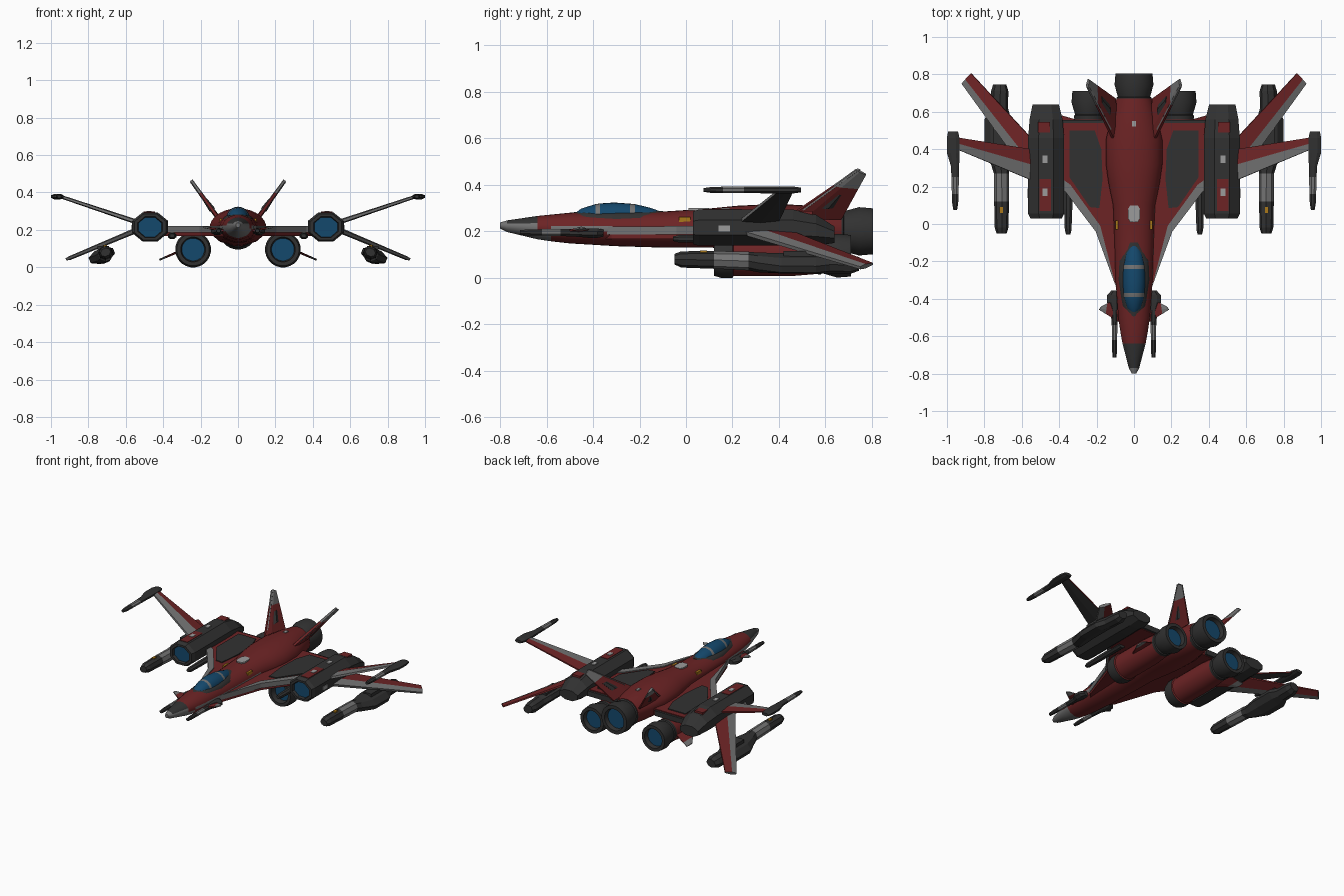
import bpy, bmesh, math
from mathutils import Vector

COLOURS = {"red": (0.15, 0.017, 0.018), "dark": (0.031, 0.031, 0.031), "grey": (0.17, 0.17, 0.17),
           "blue": (0.007, 0.065, 0.15), "light": (0.33, 0.33, 0.33), "orange": (0.4, 0.19, 0.01)}
NAMES = list(COLOURS)
RED, DARK, GREY, BLUE, LIGHT, ORANGE = range(6)
MATS = []
for nm, c in COLOURS.items():
    m = bpy.data.materials.new(nm + " paint")
    m.diffuse_color = (*c, 1)
    MATS.append(m)


def finish(name, bm, mirror=True, smooth=30):
    bmesh.ops.recalc_face_normals(bm, faces=bm.faces)
    me = bpy.data.meshes.new(name)
    bm.to_mesh(me)
    bm.free()
    for m in MATS:
        me.materials.append(m)
    if smooth:
        me.shade_smooth()
        me.set_sharp_from_angle(angle=math.radians(smooth))
    ob = bpy.data.objects.new(name, me)
    bpy.context.collection.objects.link(ob)
    if mirror:
        ob.modifiers.new("mirror", "MIRROR").use_clip = False
    return ob


def skin(rings, rule):
    """Join closed rings; rule(station, segment, centre) gives the colour."""
    bm = bmesh.new()
    vs = [[bm.verts.new(p) for p in r] for r in rings]
    n = len(rings[0])
    for i in range(len(vs) - 1):
        for j in range(n):
            k = (j + 1) % n
            f = bm.faces.new((vs[i][j], vs[i][k], vs[i + 1][k], vs[i + 1][j]))
            f.material_index = rule(i, j, f.calc_center_median())
    for r, i in ((vs[0], -1), (vs[-1], len(vs) - 1)):
        f = bm.faces.new(r)
        f.material_index = rule(i, -1, f.calc_center_median())
    return bm


def tube(name, stations, rule, sides=24, roll=0, mirror=True, smooth=30):
    """Loft along y from (y, cx, cz, rx, rz); flat-topped when sides is 8."""
    k = 1 / math.cos(math.pi / sides)
    cr, sr = math.cos(roll), math.sin(roll)
    rings = []
    for y, cx, cz, rx, rz in stations:
        ring = []
        for j in range(sides):
            a = (j + .5) * math.tau / sides
            u, v = rx * k * math.cos(a), rz * k * math.sin(a)
            ring.append((cx + u * cr - v * sr, y, cz + u * sr + v * cr))
        rings.append(ring)
    return finish(name, skin(rings, rule), mirror, smooth)


def hull(name, stations, rule, angles):
    """Loft along y from (y, half width, bottom, middle, top)."""
    rings = []
    for y, rx, zb, zm, zt in stations:
        rings.append([(rx * math.cos(a), y, zm + math.sin(a) * ((zt - zm) if a < math.pi else (zm - zb)))
                      for a in map(math.radians, angles)])
    return finish(name, skin(rings, rule), False, 35)


def slab(name, poly, z0, z1, colour, mirror=True):
    rings = [[(x, y, z) for x, y in poly] for z in (z0, z1)]
    return finish(name, skin(rings, lambda i, j, c: colour), mirror, 0)


def box(name, x0, x1, y0, y1, z0, z1, colour, mirror=True):
    return slab(name, [(x0, y0), (x1, y0), (x1, y1), (x0, y1)], z0, z1, colour, mirror)


def wing(name, root, tip, thick, split, top, under, tip_from=1.0):
    """Tapered wing; root and tip are (leading, trailing) points, top/under are (front, rear) colours."""
    rl, rt, tl, tt = map(Vector, (*root, *tip))
    n = (tl - rl).cross(rt - rl).normalized()
    if n.z < 0:
        n = -n
    spans = [0, tip_from, 1] if tip_from < 1 else [0, 1]
    rings = []
    for s in spans:
        a, b = rl.lerp(tl, s), rt.lerp(tt, s)
        m = a.lerp(b, split)
        t = n * thick / 2 * (1 - .3 * s)
        rings.append([a + t * .6, m + t, b + t * .4, b - t * .4, m - t, a - t * .6])
    cols = [top[0], top[1], top[1], under[1], under[0], top[0]]
    return finish(name, skin(rings, lambda i, j, c: GREY if (tip_from < 1 and i >= 1) else cols[j]), True, 0)


# Fuselage with grey side stripe and dark-topped nose
def hull_rule(i, j, c):
    if c.y < -.77:
        return GREY
    if c.y < -.64:
        return DARK if abs(c.x) < .04 and c.z > .23 else GREY
    if c.y < -.59 and c.z < .21:
        return GREY
    if j in (0, 21) and c.y < .1:
        return GREY
    return RED


side = [9, 22, 36, 50, 64, 78]
ANG = [0] + side + [90] + [180 - a for a in side[::-1]] + [180 + a for a in side[1::2]] + [270] \
    + [360 - a for a in side[::-1][::2]] + [351]
ANG = sorted(set(ANG))
LAST = len(ANG) - 1


def body_rule(i, j, c):
    stripe = j >= 0 and abs(c.z - .215) < .013 and abs(c.x) > .05 and -.59 < c.y < .05
    return GREY if stripe else hull_rule(i, -1, c)


hull("fuselage", [(-.80, .012, .212, .226, .238), (-.77, .028, .197, .224, .247), (-.64, .062, .166, .217, .266),
                  (-.58, .073, .157, .214, .272), (-.5, .085, .148, .212, .28), (-.3, .1, .136, .21, .285),
                  (-.1, .105, .13, .21, .285), (.1, .113, .13, .21, .298), (.22, .138, .125, .21, .31),
                  (.32, .152, .12, .21, .315), (.45, .152, .115, .21, .315), (.58, .122, .113, .207, .308),
                  (.67, .095, .115, .205, .296)], body_rule, ANG)

# Canopy and its dark surround
half = list(range(0, 181, 15)) + [270]
hull("canopy_surround", [(-.51, .02, .24, .25, .278), (-.44, .064, .24, .25, .288), (-.3, .083, .24, .25, .291),
                         (-.2, .08, .24, .25, .291), (-.1, .045, .24, .25, .288)], lambda i, j, c: DARK, half)
hull("canopy", [(-.48, .012, .25, .262, .277), (-.45, .04, .25, .262, .298), (-.39, .055, .25, .262, .317),
                (-.37, .057, .25, .262, .32), (-.31, .062, .25, .262, .324), (-.24, .06, .25, .262, .319),
                (-.22, .058, .25, .262, .317), (-.16, .046, .25, .262, .303), (-.11, .025, .25, .262, .286)],
     lambda i, j, c: GREY if i in (2, 5) else BLUE, half)
slab("spine_hatch", [(-.02, .01), (.02, .01), (.032, .03), (.032, .08), (.02, .1), (-.02, .1), (-.032, .08),
                     (-.032, .03)], .285, .3, LIGHT, False)
box("spine_light", -.01, .01, .52, .55, .305, .316, LIGHT, False)
box("hull_marking", .085, .1, -.03, .02, .235, .262, ORANGE)


# Engines: recessed blue glow at the end
def nozzle(name, cx, cz, y0, y1, r0, r1, mirror):
    st = [(y0, r0), (y0 + .03, r0 * 1.04), (y0 + .035, r0 * .96), (y1 - .06, r1), (y1, r1 * .95),
          (y1, r1 * .72), (y1 - .03, r1 * .66)]
    tube(name, [(y, cx, cz, r, r) for y, r in st], lambda i, j, c: BLUE if i == 6 else DARK, mirror=mirror)


nozzle("centre_nozzle", 0, .2, .645, .805, .09, .104, False)
nozzle("side_nozzle", .24, .095, .55, .71, .078, .094, True)
tube("side_engine", [(y, .24, .095, r, r) for y, r in
                     ((.16, .06), (.12, .066), (.12, .086), (.15, .095), (.2, .095), (.205, .088), (.45, .088), (.57, .078))],
     lambda i, j, c: BLUE if i == -1 else (DARK if i < 4 else RED))
wing("belly_fin", ((.28, .3, .1), (.28, .55, .1)), ((.42, .53, .04), (.42, .59, .04)), .014, .4,
     (RED, RED), (RED, RED), .75)

# Delta wing with grey leading edge and dark panels
slab("delta_wing", [(.06, -.36), (.1, -.32), (.2, -.03), (.36, .19), (.42, .3), (.42, .54), (.06, .54)], .168, .214, RED)
slab("wing_leading_edge", [(.095, -.34), (.205, -.04), (.365, .17), (.41, .2), (.41, .26), (.34, .21), (.18, -.01)],
     .186, .221, GREY)
slab("wing_panel", [(.345, .5), (.21, .5), (.175, .4), (.168, .24), (.185, .085), (.235, .09), (.345, .25)],
     .212, .22, DARK)
box("wing_trailing_edge", .14, .4, .535, .555, .172, .208, DARK)
tube("wing_root_gun", [(-.055, .352, .168, .012, .01), (-.03, .352, .168, .018, .016), (.08, .352, .168, .022, .018),
                       (.3, .352, .168, .022, .018)], lambda i, j, c: DARK, 8, smooth=0)

# Octagonal wing pods
tube("wing_pod", [(.05, .47, .215, .062, .052), (.03, .47, .215, .066, .056), (.03, .47, .215, .084, .07),
                  (.055, .47, .216, .096, .078), (.46, .47, .216, .096, .078), (.56, .47, .205, .088, .066),
                  (.64, .472, .185, .07, .035)],
     lambda i, j, c: BLUE if i == -1 else DARK, 8, smooth=0)
for y in (.17, .345):
    box("pod_light", .462, .49, y - .02, y + .02, .29, .3, LIGHT)
box("pod_stripe", .445, .505, .07, .24, .29, .297, RED)
box("pod_ring_top", .45, .512, .49, .545, .255, .288, RED)
box("pod_side_light", .56, .57, .14, .19, .2, .225, LIGHT)

# Upper and lower outer wings
wing("upper_wing", ((.55, .235, .245), (.55, .4, .245)), ((.96, .405, .382), (.96, .465, .382)), .026, .5,
     (GREY, RED), (DARK, DARK))
wing("lower_wing", ((.55, .24, .195), (.55, .46, .195)), ((.92, .75, .042), (.87, .805, .06)), .03, .42,
     (GREY, RED), (GREY, RED))

# Upper tip guns
tube("tip_gun", [(.075, .956, .378, .01, .008), (.11, .956, .378, .016, .013), (.16, .956, .378, .018, .014),
                 (.25, .956, .378, .02, .014), (.31, .957, .378, .022, .014), (.38, .966, .378, .034, .015),
                 (.46, .967, .378, .034, .015), (.495, .967, .378, .026, .01)],
     lambda i, j, c: GREY if i == 2 else DARK, 8, smooth=0)

# Lower wing gun pods, rolled to match the wing
tube("lower_gun", [(-.05, .708, .08, .026, .02), (-.02, .708, .079, .034, .032), (.12, .708, .077, .037, .035),
                   (.27, .708, .072, .038, .037), (.31, .715, .066, .044, .038), (.41, .728, .063, .07, .036),
                   (.56, .728, .062, .07, .036), (.62, .722, .06, .046, .036), (.71, .718, .058, .044, .036),
                   (.745, .718, .06, .034, .026)],
     lambda i, j, c: GREY if i == 2 else DARK, 8, roll=math.radians(-22), smooth=0)
box("gun_pylon", .69, .75, .42, .58, .08, .115, DARK)
box("gun_marking", .7, .72, .06, .09, .105, .118, ORANGE)

# Tail fins: main blade, grey tip, dark patch on each side
wing("tail_fin", ((.1, .43, .255), (.1, .67, .255)), ((.25, .735, .465), (.245, .775, .445)), .026, .3,
     (RED, RED), (RED, RED), .68)
wing("fin_leading_edge", ((.13, .50, .297), (.13, .515, .297)), ((.25, .73, .465), (.25, .75, .465)), .024, .5,
     (GREY, GREY), (GREY, GREY))
wing("fin_patch", ((.136, .58, .305), (.136, .64, .305)), ((.177, .64, .362), (.177, .685, .362)), .034, .5,
     (DARK, DARK), (DARK, DARK))

# Nose guns and canards
tube("nose_gun", [(-.715, .104, .195, .01, .01), (-.68, .104, .195, .013, .013), (-.62, .104, .195, .014, .014),
                  (-.54, .104, .195, .015, .015), (-.46, .105, .193, .02, .017), (-.42, .11, .192, .034, .02),
                  (-.38, .11, .192, .034, .02), (-.355, .1, .192, .02, .015)],
     lambda i, j, c: GREY if i == 2 else DARK, 8, smooth=0)
wing("canard", ((.07, -.53, .195), (.07, -.39, .195)), ((.187, -.458, .215), (.175, -.44, .215)), .016, .4,
     (RED, RED), (RED, RED), .7)
